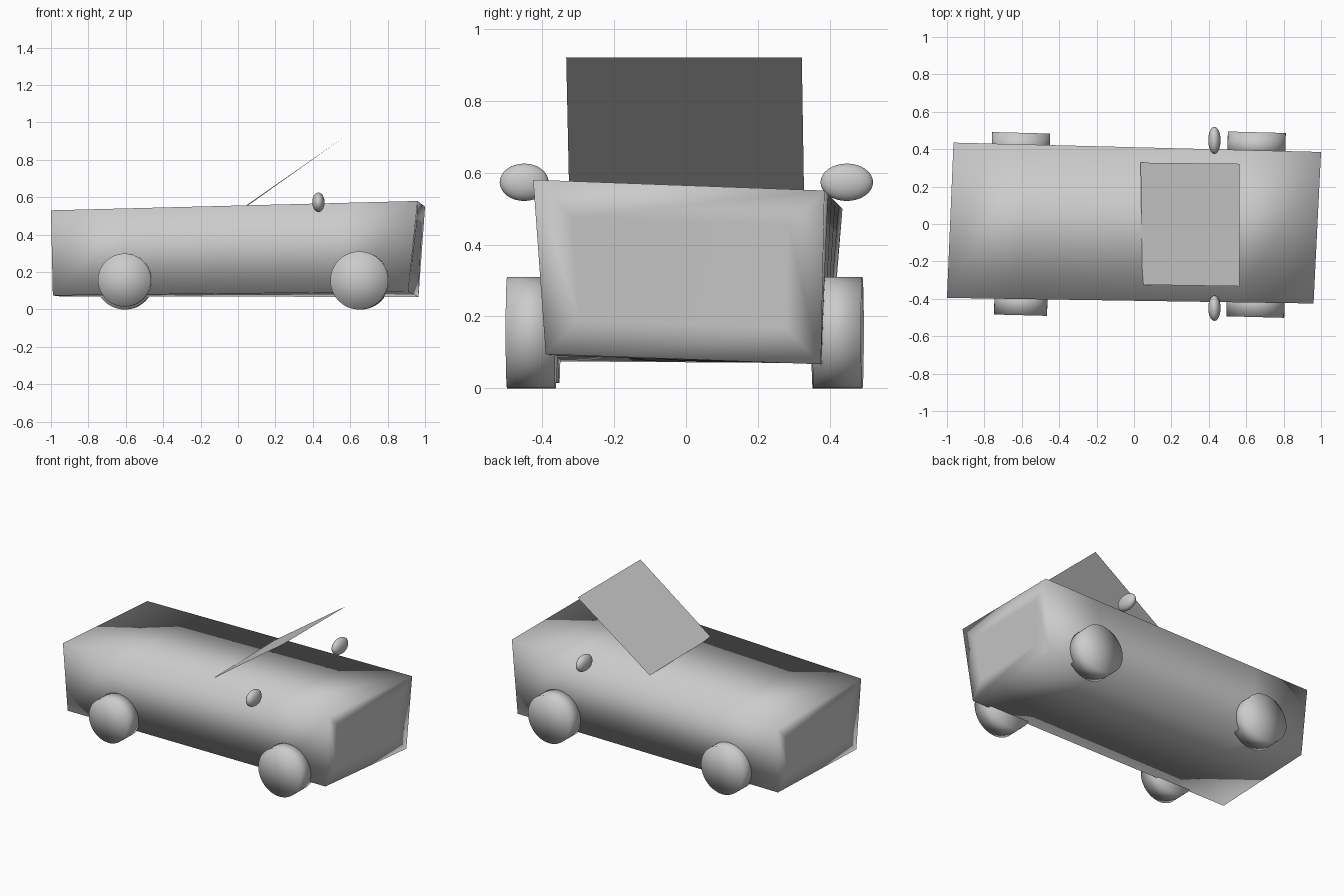
import bpy, bmesh, math
from mathutils import Vector, Matrix

cube = bpy.data.objects.get("Cube")
if cube:
    bpy.data.objects.remove(cube, do_unlink=True)

grey = bpy.data.materials.new("light_grey")
grey.use_nodes = True
grey.diffuse_color = (0.6, 0.6, 0.6, 1)
grey.node_tree.nodes["Principled BSDF"].inputs["Base Color"].default_value = (0.6, 0.6, 0.6, 1)


def finish(name, bm, smooth=True):
    """Turn a bmesh into a named grey object."""
    for f in bm.faces:
        f.smooth = smooth
    mesh = bpy.data.meshes.new(name)
    bm.to_mesh(mesh)
    bm.free()
    mesh.materials.append(grey)
    obj = bpy.data.objects.new(name, mesh)
    bpy.context.collection.objects.link(obj)
    return obj


# Body: slightly skewed box, narrower below, softly shaded across its edges
bottom = [(-0.99, -0.36, 0.075), (0.91, -0.39, 0.095), (0.965, 0.375, 0.067), (-0.95, 0.40, 0.07)]
top = [(-1.0, -0.395, 0.53), (0.96, -0.425, 0.58), (1.0, 0.385, 0.55), (-0.965, 0.435, 0.50)]
bm = bmesh.new()
low = [bm.verts.new(p) for p in bottom]
high = [bm.verts.new(p) for p in top]
bm.faces.new(low[::-1])
bm.faces.new(high)
sides = []
for i in range(4):
    j = (i + 1) % 4
    sides.append(bm.faces.new((low[i], low[j], high[j], high[i])))
ends = [sides[1], sides[3]]
bm.normal_update()
# Cut the long edges, then frame the flat end panels
long_edges = [e for e in bm.edges if abs(e.verts[0].co.x - e.verts[1].co.x) > 1]
bmesh.ops.inset_individual(bm, faces=ends, thickness=0.1, use_even_offset=True)
bmesh.ops.subdivide_edges(bm, edges=long_edges, cuts=4, use_grid_fill=True)
bmesh.ops.recalc_face_normals(bm, faces=bm.faces)
finish("body", bm)

# Wheels: short cylinders with fan caps, shaded round like domes
wheels = {
    "front_left_wheel": (0.65, -0.43, 0.155, 0.155),
    "front_right_wheel": (-0.605, -0.42, 0.157, 0.142),
    "back_left_wheel": (0.655, 0.423, 0.155, 0.155),
    "back_right_wheel": (-0.605, 0.42, 0.155, 0.155),
}
for name, (x, y, z, r) in wheels.items():
    bm = bmesh.new()
    place = (Matrix.Translation((x, y, z)) @ Matrix.Rotation(math.radians(-1.5), 4, 'Z')
             @ Matrix.Rotation(math.pi / 2, 4, 'X'))
    bmesh.ops.create_cone(bm, cap_ends=True, cap_tris=True, segments=48,
                          radius1=r, radius2=r, depth=0.135, matrix=place)
    finish(name, bm)

# Side mirrors: small flattened ellipsoids
for name, y, ry in (("front_mirror", -0.45, 0.068), ("back_mirror", 0.447, 0.073)):
    bm = bmesh.new()
    bmesh.ops.create_uvsphere(bm, u_segments=32, v_segments=16, radius=1,
                              matrix=Matrix.Translation((0.43, y, 0.573))
                              @ Matrix.Diagonal((0.033, ry, 0.052, 1)))
    finish(name, bm)

# Windscreen: thin slanted sheet
bm = bmesh.new()
corners = [(0.045, -0.325, 0.55), (0.565, -0.333, 0.92), (0.565, 0.322, 0.92), (0.035, 0.328, 0.55)]
bm.faces.new([bm.verts.new(Vector(c)) for c in corners])
finish("windscreen", bm, smooth=False)
